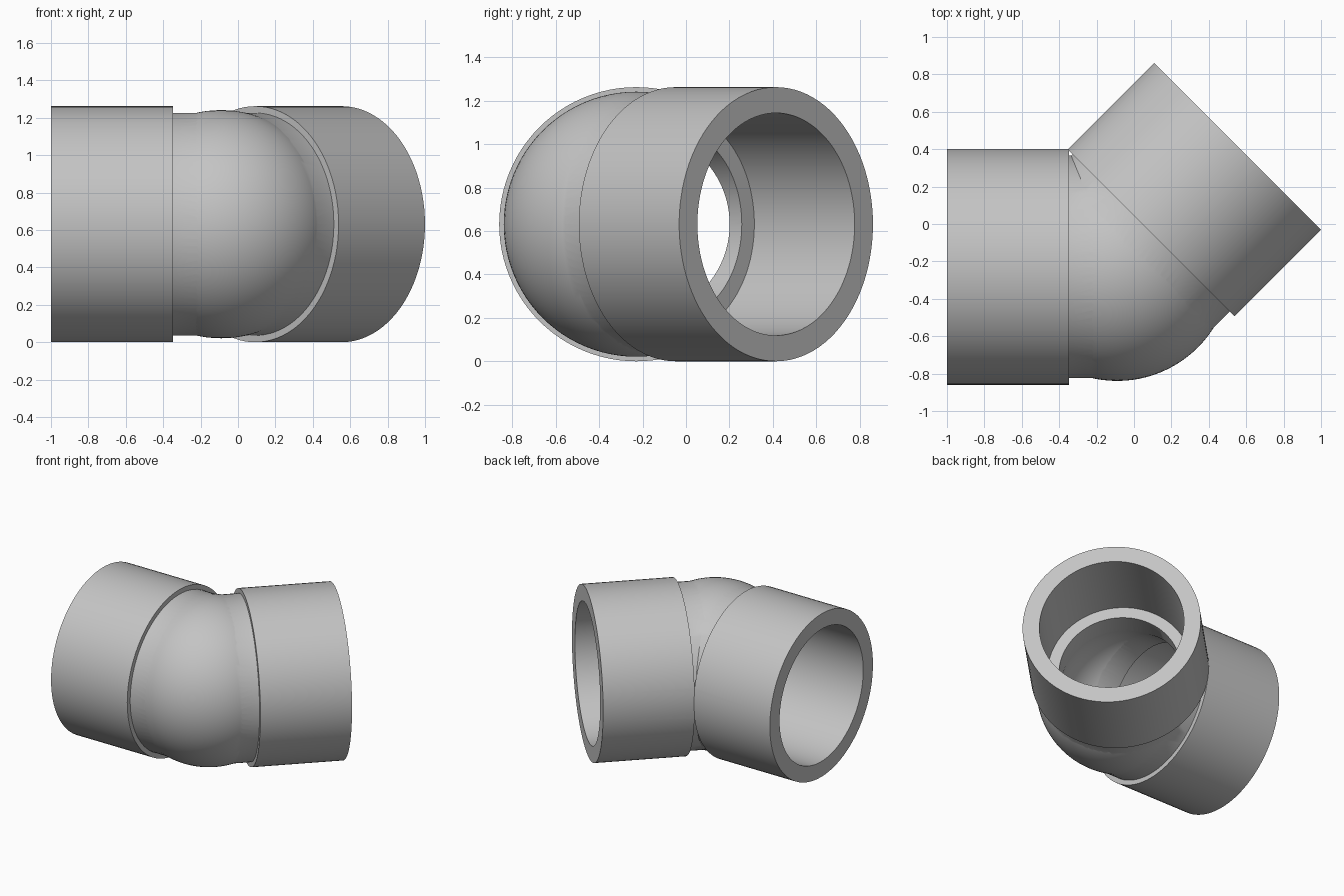
import bpy
import math
from mathutils import Vector

cube = bpy.data.objects.get("Cube")
if cube:
    bpy.data.objects.remove(cube, do_unlink=True)

# Main dimensions
SOCKET_R, SOCKET_BORE = 0.631, 0.512
NECK_R, BALL_R = 0.595, 0.61
BORE_R, CAVITY_R = 0.43, 0.437
START, END = 0.257, 0.91          # socket start and mouth, measured from the joint
JOINT = Vector((-0.09, -0.229, SOCKET_R))
DIRECTIONS = [Vector((-1, 0, 0)), Vector((1, 1, 0)).normalized()]

grey = bpy.data.materials.new("pipe grey")
grey.use_nodes = True
color = (0.55, 0.55, 0.55, 1)
grey.diffuse_color = color
grey.node_tree.nodes["Principled BSDF"].inputs["Base Color"].default_value = color


def tube(name, radius, start, end, direction):
    """Solid cylinder along a direction from the joint."""
    bpy.ops.mesh.primitive_cylinder_add(
        vertices=96, radius=radius, depth=end - start,
        location=JOINT + direction * (start + end) / 2,
        rotation=direction.to_track_quat('Z', 'Y').to_euler())
    bpy.context.object.name = name
    return bpy.context.object


def ball(name, radius):
    bpy.ops.mesh.primitive_uv_sphere_add(
        segments=96, ring_count=48, radius=radius, location=JOINT)
    bpy.context.object.name = name
    return bpy.context.object


def combine(target, other, operation):
    """Apply a boolean and remove the helper."""
    mod = target.modifiers.new(operation.lower(), 'BOOLEAN')
    mod.operation, mod.solver, mod.object = operation, 'EXACT', other
    bpy.context.view_layer.objects.active = target
    bpy.ops.object.modifier_apply(modifier=mod.name)
    bpy.data.objects.remove(other, do_unlink=True)


# Outer shape: ball joint, necks and sockets
elbow = ball("pipe_elbow", BALL_R)
for d in DIRECTIONS:
    combine(elbow, tube("neck", NECK_R, 0, START + 0.02, d), 'UNION')
for d in DIRECTIONS:
    combine(elbow, tube("socket", SOCKET_R, START, END, d), 'UNION')

# Hollow: ball cavity, through bores and wider socket bores
combine(elbow, ball("cavity", CAVITY_R), 'DIFFERENCE')
for d in DIRECTIONS:
    combine(elbow, tube("bore", BORE_R, 0, START + 0.1, d), 'DIFFERENCE')
    combine(elbow, tube("socket_bore", SOCKET_BORE, START, END + 0.1, d), 'DIFFERENCE')

# Finish
elbow.data.materials.clear()
elbow.data.materials.append(grey)
for face in elbow.data.polygons:
    face.material_index = 0
bpy.ops.object.select_all(action='DESELECT')
elbow.select_set(True)
bpy.context.view_layer.objects.active = elbow
bpy.ops.object.shade_smooth_by_angle(angle=math.radians(30))
